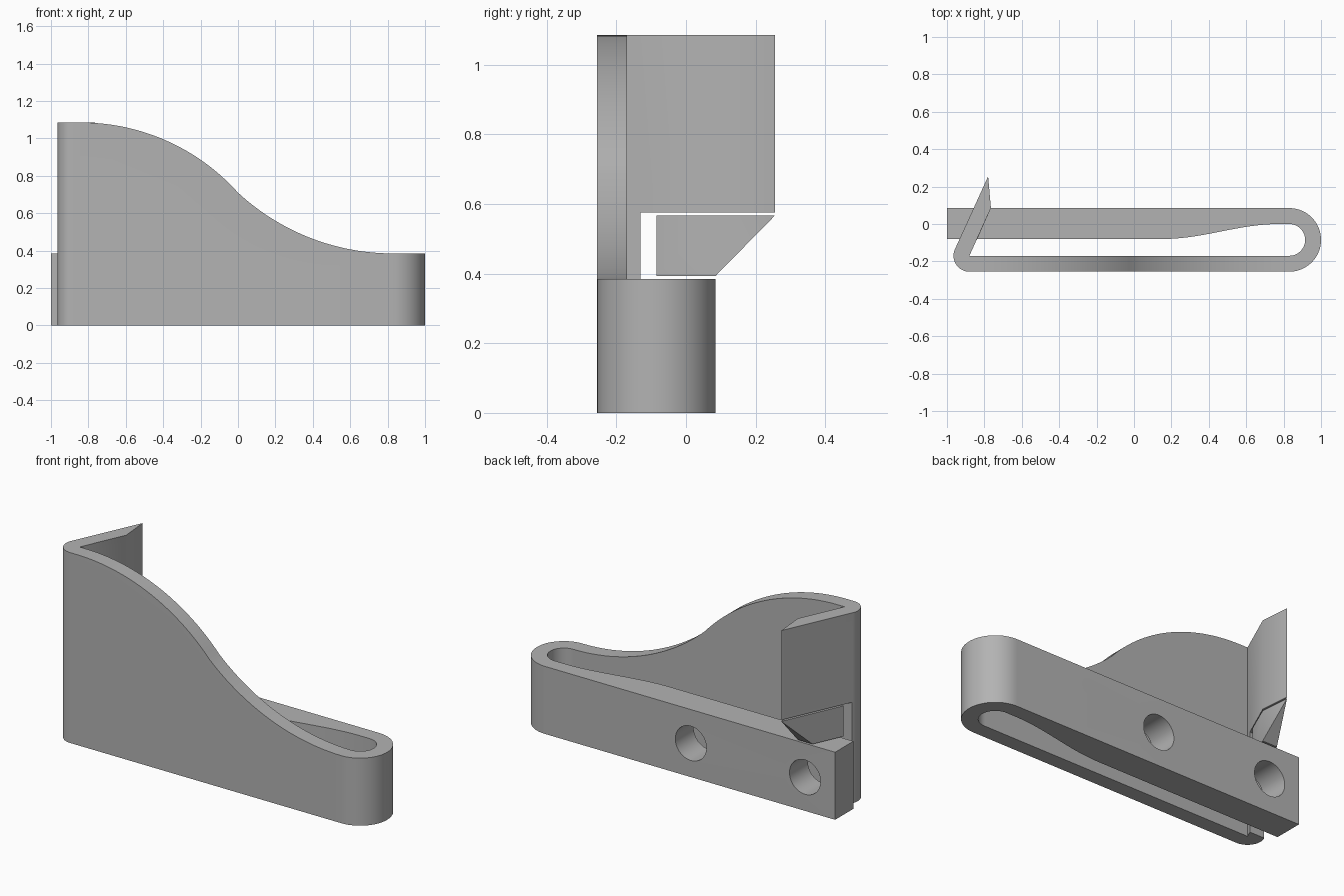
import bpy, bmesh
from math import pi, cos, sin, sqrt, radians

cube = bpy.data.objects.get("Cube")
if cube:
    bpy.data.objects.remove(cube, do_unlink=True)

grey = bpy.data.materials.new("plain grey")
grey.use_nodes = True
grey.diffuse_color = (0.45, 0.45, 0.45, 1)
grey.node_tree.nodes["Principled BSDF"].inputs["Base Color"].default_value = grey.diffuse_color


def prism(name, outline, axis, low, high):
    """Extrude a closed outline along x, y or z; the outline holds the other two axes in order."""
    def place(p, d):
        co = list(p)
        co.insert("xyz".index(axis), d)
        return co
    bm = bmesh.new()
    base = bm.faces.new([bm.verts.new(place(p, low)) for p in outline])
    top = bmesh.ops.extrude_face_region(bm, geom=[base])["geom"]
    for v in top:
        if isinstance(v, bmesh.types.BMVert):
            v.co["xyz".index(axis)] = high
    bmesh.ops.recalc_face_normals(bm, faces=bm.faces)
    mesh = bpy.data.meshes.new(name)
    bm.to_mesh(mesh)
    bm.free()
    mesh.materials.append(grey)
    obj = bpy.data.objects.new(name, mesh)
    bpy.context.collection.objects.link(obj)
    return obj


def rect(a0, b0, a1, b1):
    return [(a0, b0), (a1, b0), (a1, b1), (a0, b1)]


def arc(cx, cy, r, start, end, steps=24):
    angles = [radians(start + (end - start) * i / steps) for i in range(steps + 1)]
    return [(cx + r * cos(a), cy + r * sin(a)) for a in angles]


def finish(obj, cutters):
    """Cut the part, remove the cutters and smooth the rounded faces."""
    bpy.ops.object.select_all(action="DESELECT")
    bpy.context.view_layer.objects.active = obj
    obj.select_set(True)
    for c in cutters:
        c.hide_render = True
        mod = obj.modifiers.new("cut", "BOOLEAN")
        mod.operation, mod.solver, mod.object = "DIFFERENCE", "EXACT", c
        bpy.ops.object.modifier_apply(modifier=mod.name)
        bpy.data.objects.remove(c, do_unlink=True)
    bpy.ops.object.shade_smooth_by_angle(angle=radians(30))


TALL, LOW, WALL, BEND_X, MID_Y = 1.085, 0.385, 0.085, 0.83, -0.085

# Front plate with its rounded corner and slanted hook
plate = prism("front_plate_and_hook",
              arc(-0.88, -0.17, WALL, 155.6, 270)
              + [(BEND_X, -0.255), (BEND_X, -0.17), (-0.88, -0.17), (-0.765, 0.085), (-0.78, 0.255)],
              "z", 0, TALL)

# S-shaped top edge made of two arcs meeting at (0, knee)
knee, start = 0.71, -0.84


def radius(run, drop):
    return (run ** 2 + drop ** 2) / (2 * drop)


r1, r2 = radius(-start, TALL - knee), radius(BEND_X, knee - LOW)
edge = []
for i in range(33):
    x = start * (1 - i / 32)
    edge.append((x, TALL - r1 + sqrt(r1 ** 2 - (x - start) ** 2)))
for i in range(1, 33):
    x = BEND_X * i / 32
    edge.append((x, LOW + r2 - sqrt(r2 ** 2 - (x - BEND_X) ** 2)))
curve_cut = prism("curve_cutter", edge + [(1.1, LOW), (1.1, 1.3), (start, 1.3)],
                  "y", -0.3, -0.12)
slot_cut = prism("slot_cutter", rect(-1.1, -0.13, 0, 0.4), "z", -0.1, 0.575)
finish(plate, [curve_cut, slot_cut])

# Back arm with the round end bend and a tapering inner face
taper = []
for i in range(25):
    t = i / 24
    taper.append((0.78 - 0.63 * t, -0.04 * (1 - cos(pi * t))))
arm = prism("back_arm",
            arc(BEND_X, MID_Y, 0.17, -90, 90, 40) + [(-1, 0.085), (-1, -0.08)]
            + taper[::-1] + arc(BEND_X, MID_Y, WALL, 90, -90, 32),
            "z", 0, LOW)
holes = [prism("screw_hole_cutter", arc(x, LOW / 2, 0.098, 0, 352.5, 47), "y", -0.12, 0.2)
         for x in (-0.81, -0.09)]
finish(arm, holes)

# Sloped block under the hook
block = prism("hook_support",
              [(-0.934, MID_Y), (-0.84, MID_Y), (-0.765, 0.085), (-0.78, 0.255)],
              "z", 0.393, 0.567)
slope_cut = prism("slope_cutter", [(0.065, 0.373), (0.285, 0.597), (0.4, 0.373)],
                  "x", -1.1, -0.5)
finish(block, [slope_cut])
